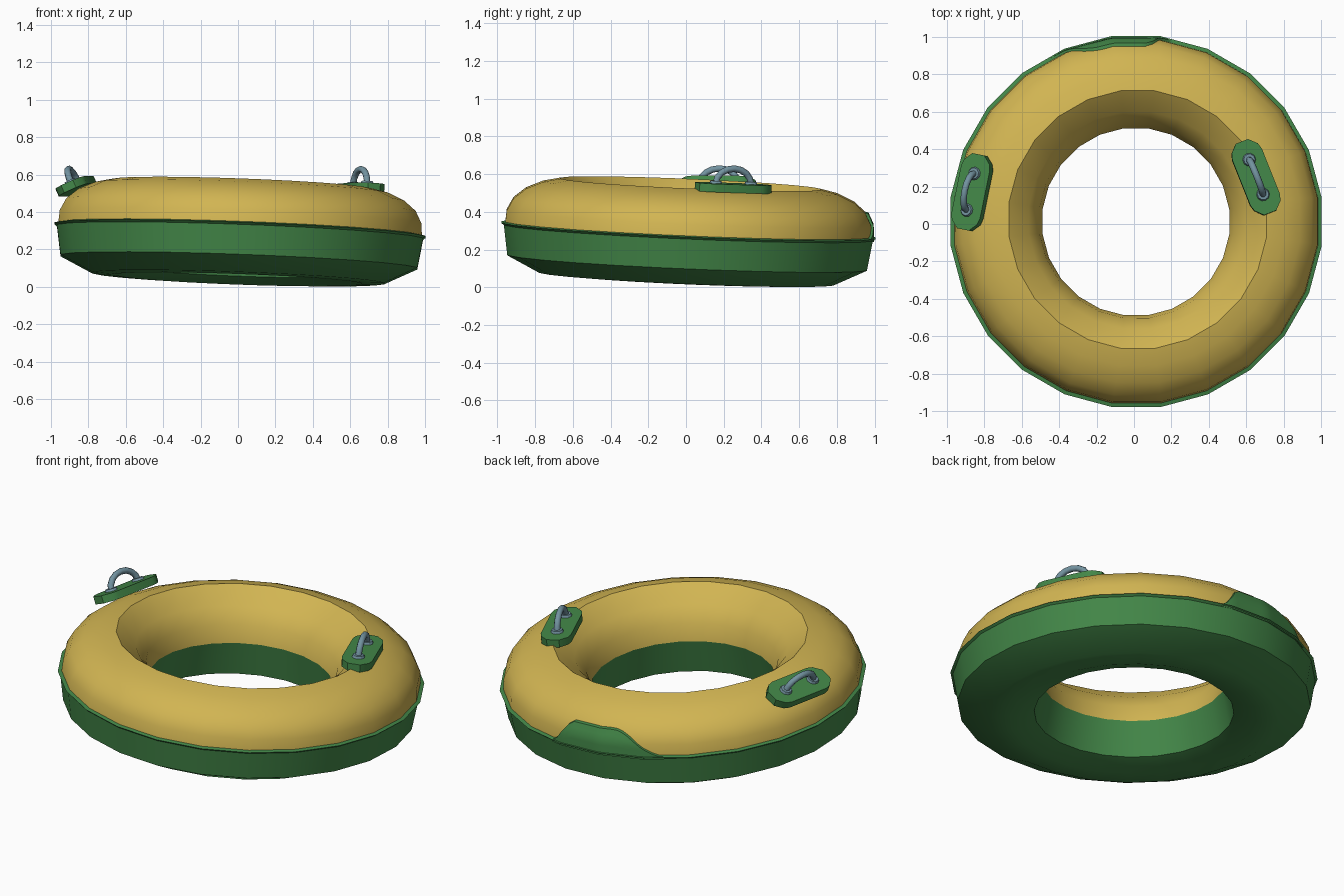
import bpy, bmesh, math
from mathutils import Vector, Matrix

if "Cube" in bpy.data.objects:
    bpy.data.objects.remove(bpy.data.objects["Cube"])

SEGS = 24
HALF = math.pi / SEGS


def material(name, rgb):
    m = bpy.data.materials.new(name)
    m.diffuse_color = (*rgb, 1)
    m.use_nodes = True
    m.node_tree.nodes["Principled BSDF"].inputs["Base Color"].default_value = m.diffuse_color
    return m


YELLOW = material("yellow", (0.64, 0.46, 0.085))
GREEN = material("green", (0.056, 0.242, 0.065))
STEEL = material("blue grey", (0.17, 0.29, 0.35))

# the whole ring leans slightly
TILT = Vector((0, 0, 1)).rotation_difference(Vector((0.037, 0.043, 1))).to_matrix().to_4x4()


def finish(bm, name, mat, matrix, angle=32):
    me = bpy.data.meshes.new(name)
    bm.to_mesh(me)
    bm.free()
    ob = bpy.data.objects.new(name, me)
    bpy.context.collection.objects.link(ob)
    me.materials.append(mat)
    ob.matrix_world = matrix
    bpy.ops.object.select_all(action='DESELECT')
    ob.select_set(True)
    bpy.context.view_layer.objects.active = ob
    bpy.ops.object.shade_smooth_by_angle(angle=math.radians(angle))
    return ob


def grid(rows, closed):
    """Faces between successive rows of points."""
    bm = bmesh.new()
    vs = [[bm.verts.new(p) for p in row] for row in rows]
    n = len(vs)
    for i in range(n if closed else n - 1):
        a, b = vs[i], vs[(i + 1) % n]
        for j in range(len(a) - 1):
            bm.faces.new((a[j], b[j], b[j + 1], a[j + 1]))
    return bm


def lathe(name, profile, mat):
    rows = []
    for i in range(SEGS):
        t = (2 * i + 1) * HALF
        rows.append([(1.008 * r * math.cos(t), 1.008 * r * math.sin(t), z) for r, z in profile])
    return finish(grid(rows, True), name, mat, TILT)


# upper half of the tube, profile from outside to inside
UPPER = [(0.975, 0.28), (0.968, 0.37), (0.935, 0.435), (0.87, 0.49), (0.78, 0.53),
         (0.69, 0.55), (0.58, 0.465), (0.52, 0.38), (0.50, 0.28)]
lathe("upper_tube", UPPER, YELLOW)

# lower half with a thin lip along the seam
LOWER = [(0.50, 0.28), (0.54, 0.08), (0.66, 0.04), (0.78, 0.046), (0.955, 0.133),
         (0.98, 0.292), (0.993, 0.303), (0.965, 0.311)]
lathe("lower_tube", LOWER, GREEN)


# raised green patch lapping up over the seam at the back
def outer_radius(z):
    for (r0, z0), (r1, z1) in zip(UPPER, UPPER[1:]):
        if z <= z1:
            return r0 + (r1 - r0) * (z - z0) / (z1 - z0)


def smooth(x):
    x = min(1, max(0, x))
    return x * x * (3 - 2 * x)


rows = []
for deg in range(79, 120, 2):
    t = math.radians(deg)
    rise = smooth((deg - 79) / 8) * smooth((119 - deg) / 17)
    top = 0.30 + 0.13 * rise
    d = t % (2 * HALF) - HALF          # angle from the nearest ring vertex
    flat = math.cos(HALF) / math.cos(abs(d) - HALF)
    row = []
    for k in range(6):
        z = 0.285 + (top - 0.285) * k / 5
        r = (outer_radius(z) * 1.008 + 0.013) * flat
        row.append((r * math.cos(t), r * math.sin(t), z + 0.004))
    r = (outer_radius(top) * 1.008 - 0.01) * flat
    row.append((r * math.cos(t), r * math.sin(t), top + 0.008))
    rows.append(row)
finish(grid(rows, False), "back_patch", GREEN, TILT)


# grab handles: green pad, two washers and a bent tube
def handle(side, centre, axis, normal):
    y = Vector(axis).normalized()
    x = y.cross(Vector(normal)).normalized()
    z = x.cross(y)
    M = Matrix((x, y, z)).transposed().to_4x4()
    M.translation = centre

    bm = bmesh.new()
    outline = [(0.085, 0.13), (0.075, 0.165), (0.035, 0.205)]
    quarter = outline + [(-a, b) for a, b in reversed(outline)]
    pts = quarter + [(-a, -b) for a, b in quarter]
    face = bm.faces.new([bm.verts.new((a, b, -0.022)) for a, b in pts])
    ext = bmesh.ops.extrude_face_region(bm, geom=[face])
    for v in ext["geom"]:
        if isinstance(v, bmesh.types.BMVert):
            v.co.z = 0.022
    bmesh.ops.recalc_face_normals(bm, faces=bm.faces)
    finish(bm, side + "_handle_pad", GREEN, M)

    bm = bmesh.new()
    for s in (-1, 1):
        bmesh.ops.create_cone(bm, cap_ends=True, segments=10, radius1=0.036, radius2=0.03,
                              depth=0.014, matrix=Matrix.Translation((0, s * 0.1, 0.028)))
    finish(bm, side + "_handle_washers", STEEL, M)

    # arch swept as an eight-sided tube
    rows, n = [], 8
    for i in range(n + 1):
        a = math.pi * i / n
        c = Vector((0, 0.1 * math.cos(a), 0.022 + 0.08 * math.sin(a)))
        out = Vector((0, math.cos(a), math.sin(a)))
        rows.append([c + 0.018 * (math.cos(b) * out + math.sin(b) * Vector((1, 0, 0)))
                     for b in [k * math.pi / 4 for k in range(9)]])
    bm = grid(rows, False)
    bmesh.ops.remove_doubles(bm, verts=bm.verts, dist=1e-5)
    bmesh.ops.recalc_face_normals(bm, faces=bm.faces)
    finish(bm, side + "_handle_grip", STEEL, M, 50)


handle("left", (-0.865, 0.17, 0.537), (0.2, 0.98, 0), (-0.40, 0.08, 0.92))
handle("right", (0.652, 0.25, 0.527), (-0.37, 0.93, -0.03), (0.05, 0.04, 1))
